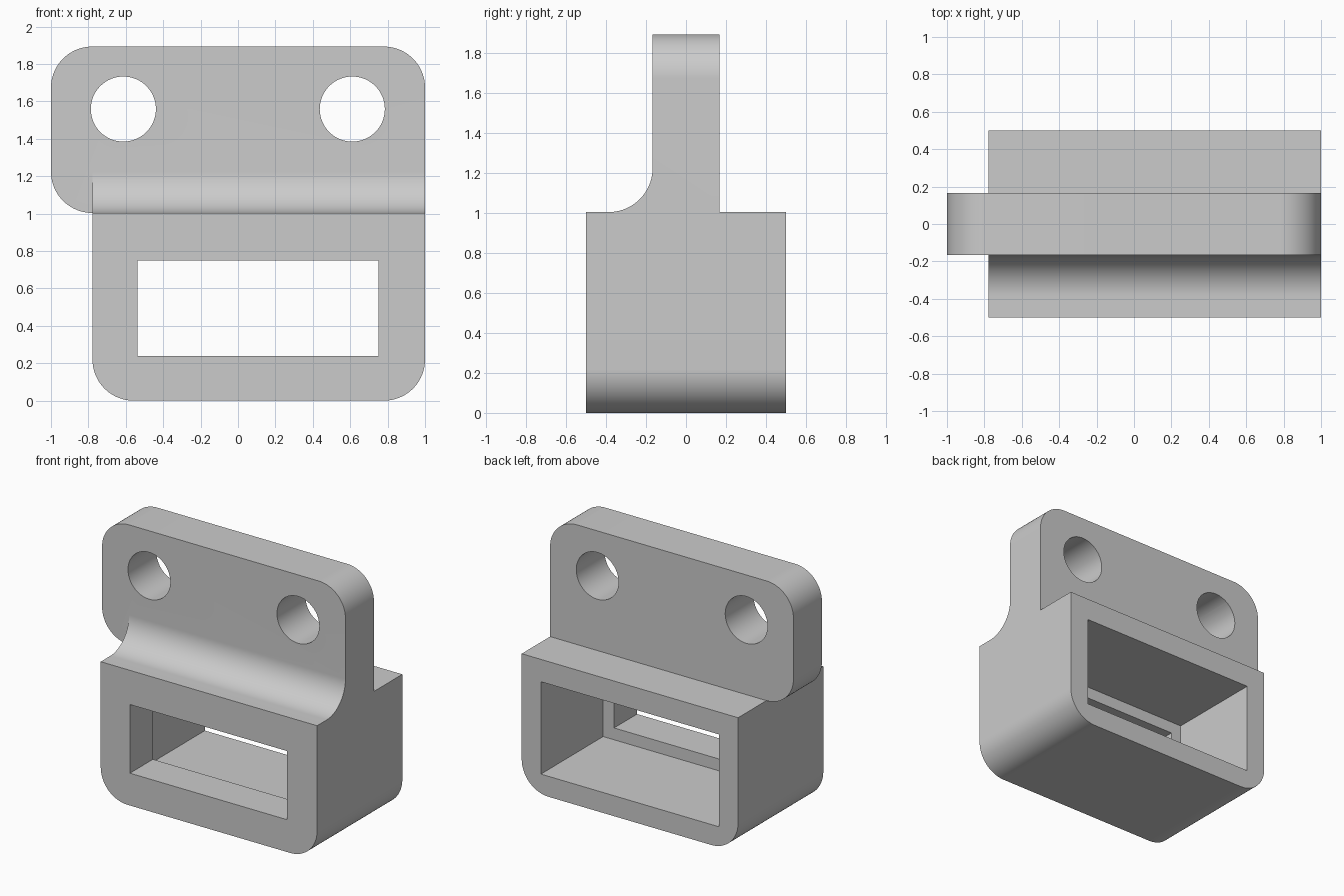
import bpy
import bmesh
from math import cos, sin, pi, radians

cube = bpy.data.objects.get("Cube")
if cube:
    bpy.data.objects.remove(cube, do_unlink=True)

grey = bpy.data.materials.new("light grey")
grey.use_nodes = True
colour = (0.6, 0.6, 0.6, 1)
grey.diffuse_color = colour
grey.node_tree.nodes["Principled BSDF"].inputs["Base Color"].default_value = colour

LEFT, RIGHT, SHELF, TOP = -0.778, 1.0, 1.004, 1.893
HALF_DEPTH, HALF_PLATE, RADIUS = 0.5, 0.167, 0.22


def arc(cx, cy, r, start, end, steps=24):
    """Points along an arc, angles in quarter turns."""
    angles = [(start + (end - start) * i / steps) * pi / 2 for i in range(steps + 1)]
    return [(cx + r * cos(a), cy + r * sin(a)) for a in angles]


def rectangle(x0, x1, z0, z1, rounded=()):
    """Rectangle outline; rounded lists corners counted from top right, anticlockwise."""
    points = []
    corners = [(x1, z1, -1, -1), (x0, z1, 1, -1), (x0, z0, 1, 1), (x1, z0, -1, 1)]
    for i, (x, z, dx, dz) in enumerate(corners):
        if i in rounded:
            points += arc(x + dx * RADIUS, z + dz * RADIUS, RADIUS, i, i + 1)
        else:
            points.append((x, z))
    return points


def prism(name, outline, start, end, axis="y"):
    """Extrude an outline along y (outline in x, z) or along x (outline in y, z)."""
    bm = bmesh.new()

    def place(p, d):
        return (p[0], d, p[1]) if axis == "y" else (d, p[0], p[1])

    face = bm.faces.new([bm.verts.new(place(p, start)) for p in outline])
    side = bmesh.ops.extrude_face_region(bm, geom=[face])
    shift = (0, end - start, 0) if axis == "y" else (end - start, 0, 0)
    verts = [v for v in side["geom"] if isinstance(v, bmesh.types.BMVert)]
    bmesh.ops.translate(bm, verts=verts, vec=shift)
    bmesh.ops.recalc_face_normals(bm, faces=bm.faces)
    mesh = bpy.data.meshes.new(name)
    bm.to_mesh(mesh)
    bm.free()
    mesh.materials.append(grey)
    obj = bpy.data.objects.new(name, mesh)
    bpy.context.collection.objects.link(obj)
    return obj


def combine(target, tool, operation):
    """Apply a boolean and discard the tool."""
    tool.hide_render = True
    mod = target.modifiers.new(operation.title(), "BOOLEAN")
    mod.operation, mod.solver, mod.object = operation, "EXACT", tool
    bpy.context.view_layer.objects.active = target
    bpy.ops.object.modifier_apply(modifier=mod.name)
    bpy.data.objects.remove(tool, do_unlink=True)


# Housing with rounded lower edges
bracket = prism("bracket_housing", rectangle(LEFT, RIGHT, 0, SHELF, (2, 3)),
                -HALF_DEPTH, HALF_DEPTH)

# Mounting plate, square only where it runs into the housing side
plate = prism("mounting_plate", rectangle(-1, RIGHT, SHELF, TOP, (0, 1, 2)),
              -HALF_PLATE, HALF_PLATE)

# Concave fillet between plate and housing
cove = arc(-HALF_PLATE - RADIUS, SHELF + RADIUS, RADIUS, 3, 4)
fillet = prism("fillet", cove + [(-HALF_PLATE, SHELF)], LEFT, RIGHT, "x")
combine(bracket, plate, "UNION")
combine(bracket, fillet, "UNION")

# Front window and the larger cavity behind it
combine(bracket, prism("window_cutter", rectangle(-0.538, 0.752, 0.24, 0.75), -0.6, 0),
        "DIFFERENCE")
combine(bracket, prism("cavity_cutter", rectangle(-0.622, 0.842, 0.152, 0.838), -0.23, 0.6),
        "DIFFERENCE")

# Mounting holes
for x in (-0.613, 0.611):
    hole = arc(x, 1.559, 0.174, 0, 4, 64)[:-1]
    combine(bracket, prism("hole_cutter", hole, -0.4, 0.4), "DIFFERENCE")

bpy.ops.object.select_all(action="DESELECT")
bracket.select_set(True)
bpy.context.view_layer.objects.active = bracket
bpy.ops.object.shade_smooth_by_angle(angle=radians(30))
